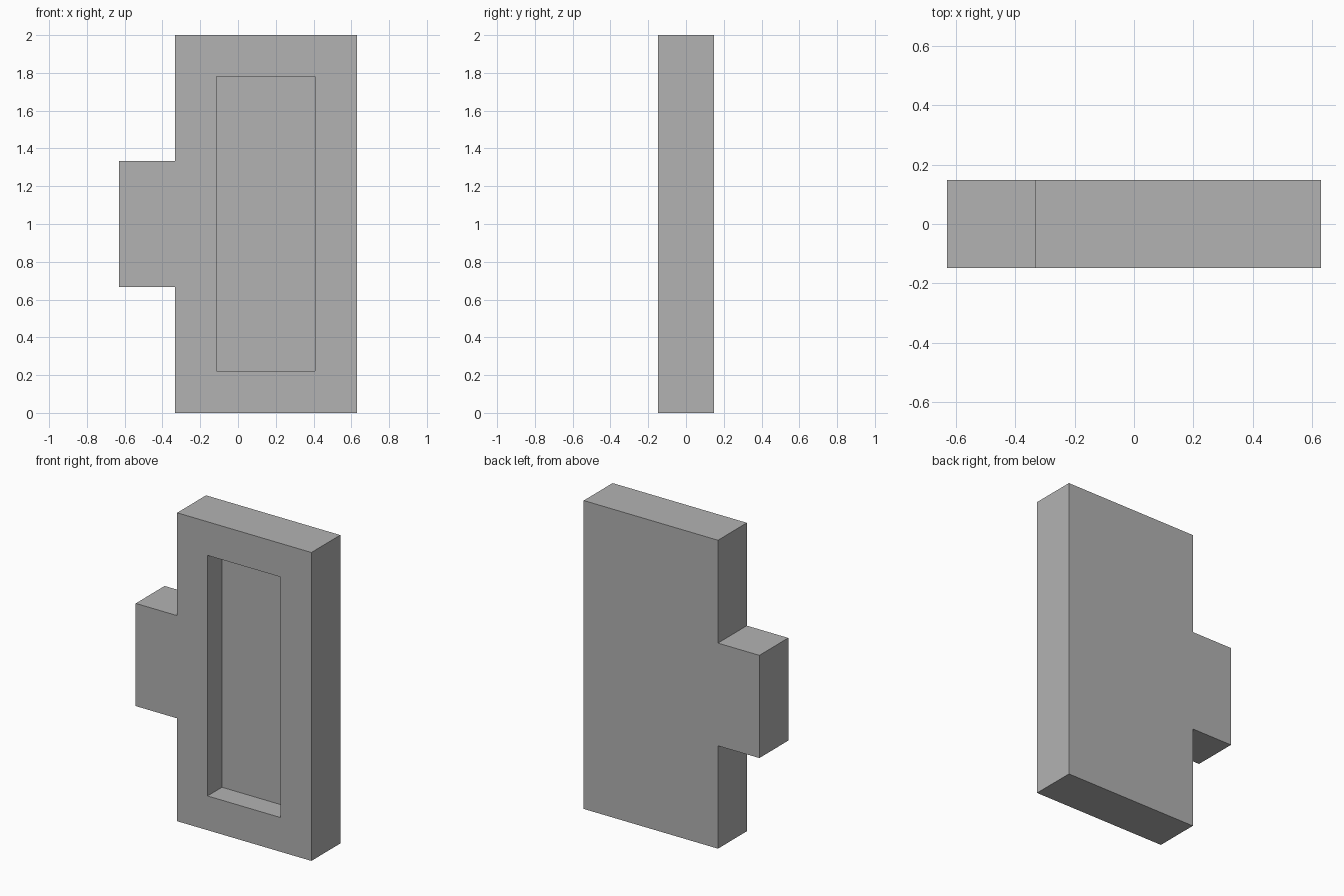
import bpy, bmesh
from mathutils import Vector

if "Cube" in bpy.data.objects:
    bpy.data.objects.remove(bpy.data.objects["Cube"], do_unlink=True)

grey = bpy.data.materials.new("light_grey")
grey.use_nodes = True
colour = (0.448, 0.448, 0.448, 1)
grey.diffuse_color = colour
grey.node_tree.nodes["Principled BSDF"].inputs["Base Color"].default_value = colour


def extruded(name, outline, front, back):
    """Solid from an (x, z) outline, running from y = front to y = back."""
    bm = bmesh.new()
    face = bm.faces.new([bm.verts.new((x, front, z)) for x, z in outline])
    new = bmesh.ops.extrude_face_region(bm, geom=[face])["geom"]
    moved = [g for g in new if isinstance(g, bmesh.types.BMVert)]
    bmesh.ops.translate(bm, verts=moved, vec=Vector((0, back - front, 0)))
    bmesh.ops.recalc_face_normals(bm, faces=bm.faces)
    mesh = bpy.data.meshes.new(name)
    bm.to_mesh(mesh)
    bm.free()
    mesh.materials.append(grey)
    obj = bpy.data.objects.new(name, mesh)
    bpy.context.collection.objects.link(obj)
    return obj


half_depth = 0.148
left, right, edge = 0.63, -0.63, -0.333
tab_low, tab_high, top = 0.667, 1.333, 2

# Slab with the side tab, as one continuous outline
panel = extruded("panel_with_side_tab", [
    (edge, 0), (left, 0), (left, top), (edge, top),
    (edge, tab_high), (right, tab_high), (right, tab_low), (edge, tab_low),
], -half_depth, half_depth)

# Rectangular recess, half the thickness deep
x0, x1, z0, z1 = -0.115, 0.408, 0.222, 1.782
cutter = extruded("recess_cutter", [(x0, z0), (x1, z0), (x1, z1), (x0, z1)],
                  -half_depth - 0.1, 0)
cutter.hide_render = True

cut = panel.modifiers.new("recess", 'BOOLEAN')
cut.operation = 'DIFFERENCE'
cut.solver = 'EXACT'
cut.object = cutter
bpy.context.view_layer.objects.active = panel
bpy.ops.object.modifier_apply(modifier=cut.name)
bpy.data.objects.remove(cutter, do_unlink=True)
